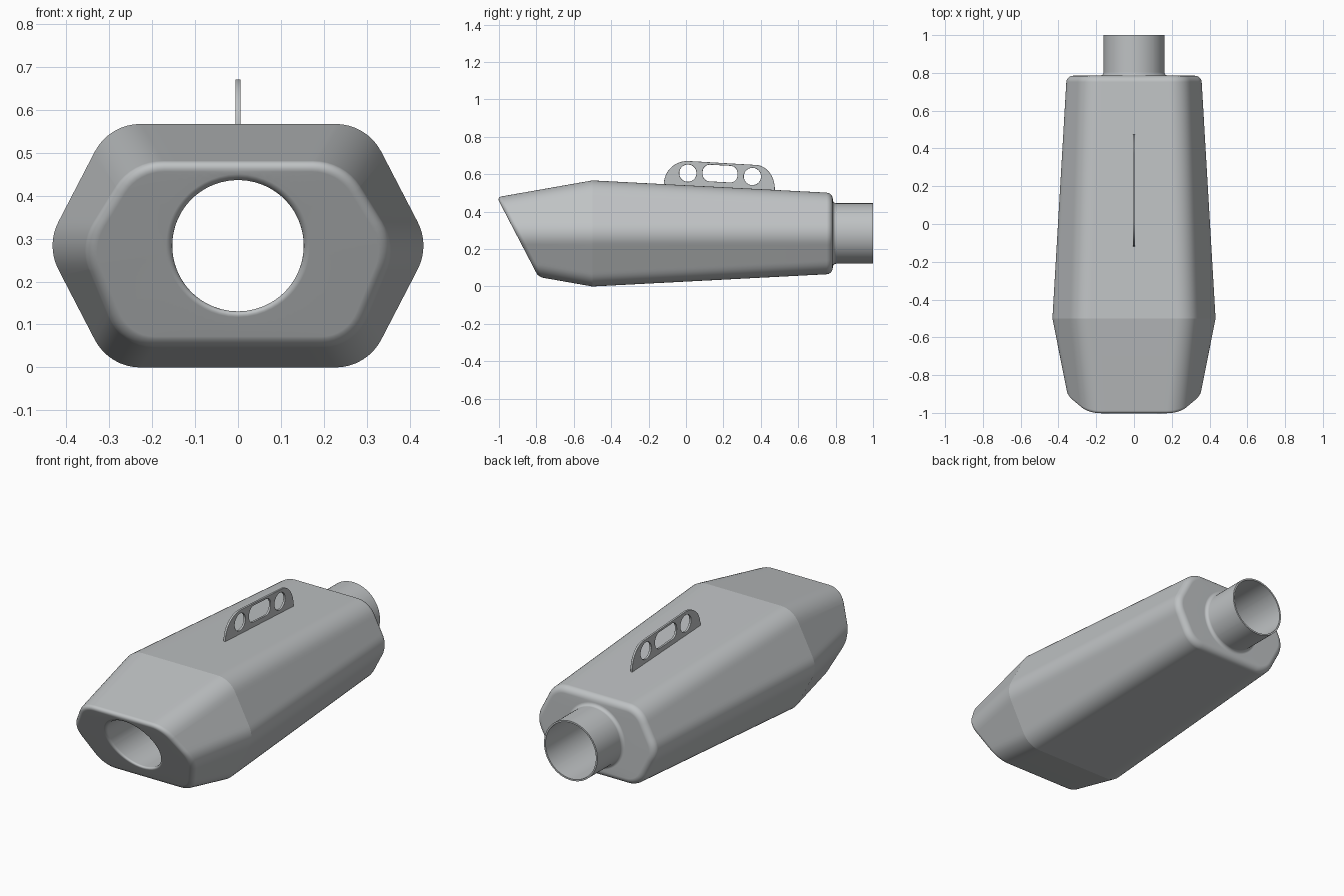
import bpy, bmesh
from math import sin, cos, pi, atan2, hypot, radians

cube = bpy.data.objects.get("Cube")
if cube:
    bpy.data.objects.remove(cube, do_unlink=True)

steel = bpy.data.materials.new("satin_steel_grey")
steel.use_nodes = True
COLOR = (0.52, 0.54, 0.55, 1)
steel.diffuse_color = COLOR
steel.node_tree.nodes["Principled BSDF"].inputs["Base Color"].default_value = COLOR

# Main dimensions of the six-sided can
MID_Z = 0.2835
HALF_W, HALF_H, TOP_X = 0.447, 0.2835, 0.30
CORNER = 0.12
WIDEST_Y, REAR_Y, END_Y = -0.5, 0.785, 1.0
PIPE_R, BORE_R = 0.162, 0.153
FRONT_DRAFT, REAR_INSET = 0.176, 0.067
CUT_Y, CUT_SLOPE = -0.91, 1.92      # slanted mouth plane at mid height


def section(inset):
    """Rounded hexagon outline (x, z about the axis), inset evenly."""
    length = hypot(HALF_H, HALF_W - TOP_X)
    nx, nz = HALF_H / length, (HALF_W - TOP_X) / length
    a = atan2(nz, nx)
    q = inset + CORNER
    reach = HALF_W * nx - q
    side, top = reach / nx, HALF_H - q
    tx = (reach - nz * top) / nx
    corners = [(side, 0, -a, a), (tx, top, a, pi / 2), (-tx, top, pi / 2, pi - a),
               (-side, 0, pi - a, pi + a), (-tx, -top, pi + a, 1.5 * pi),
               (tx, -top, 1.5 * pi, 2 * pi - a)]
    arcs = []
    for cx, cz, t0, t1 in corners:
        angles = [t0 + (t1 - t0) * i / 8 for i in range(9)]
        arcs.append([(cx + CORNER * cos(t), cz + CORNER * sin(t)) for t in angles])
    points = []
    for i, arc in enumerate(arcs):
        p, n = arc[-1], arcs[(i + 1) % 6][0]
        points += arc
        points += [(p[0] + (n[0] - p[0]) * k / 12, p[1] + (n[1] - p[1]) * k / 12)
                   for k in range(1, 12)]
    return points


def mouth_y(z):
    return CUT_Y - z / CUT_SLOPE


# Rings run from the mouth, over the outside, and back through the bore
wide, drafted, rear = section(0), section(FRONT_DRAFT), section(REAR_INSET)
unit = [(x / hypot(x, z), z / hypot(x, z)) for x, z in wide]
mouth = []
for (x, z), (x1, z1) in zip(wide, drafted):
    s = (WIDEST_Y - mouth_y(z)) / (1 - (z1 - z) / CUT_SLOPE)
    mouth.append((x + (x1 - x) * s, WIDEST_Y - s, z + (z1 - z) * s))


def circle(r, y):
    return [(x * r, y, z * r) for x, z in unit]


outlines = [
    mouth,
    [(x, WIDEST_Y, z) for x, z in wide],
    [(x, REAR_Y, z) for x, z in rear],
    circle(PIPE_R, REAR_Y),
    circle(PIPE_R, END_Y),
    circle(BORE_R, END_Y),
    [(x * BORE_R, mouth_y(z * BORE_R), z * BORE_R) for x, z in unit],
]

bm = bmesh.new()
rings = [[bm.verts.new((x, y, z + MID_Z)) for x, y, z in o] for o in outlines]
count = len(unit)
for k, ring in enumerate(rings):
    nxt = rings[(k + 1) % len(rings)]
    for i in range(count):
        j = (i + 1) % count
        bm.faces.new((ring[i], ring[j], nxt[j], nxt[i]))
bmesh.ops.recalc_face_normals(bm, faces=bm.faces)


def loop_edges(ring):
    members = set(ring)
    return [e for e in bm.edges if e.verts[0] in members and e.verts[1] in members]


# Crisp edges at the widest line and pipe end
for k in (1, 4, 5):
    for e in loop_edges(rings[k]):
        e.smooth = False
# Rounded mouth rim, rear shoulder, pipe root and bore lip
for k, size in ((0, 0.024), (2, 0.033), (3, 0.018), (6, 0.015)):
    bmesh.ops.bevel(bm, geom=loop_edges(rings[k]), offset=size, offset_type='OFFSET',
                    segments=5, profile=0.5, affect='EDGES', clamp_overlap=False)
for f in bm.faces:
    f.smooth = True
mesh = bpy.data.meshes.new("muffler_body")
bm.to_mesh(mesh)
bm.free()
mesh.materials.append(steel)
body = bpy.data.objects.new("muffler_body", mesh)
bpy.context.collection.objects.link(body)
weighted = body.modifiers.new("even_shading", 'WEIGHTED_NORMAL')
weighted.keep_sharp = True


# Hanger bracket: flat plate with two round holes and a slot
def arc(cy, cz, ry, rz, start, end, steps=16):
    angles = [radians(start + (end - start) * i / steps) for i in range(steps + 1)]
    return [(cy + ry * cos(t), cz + rz * sin(t)) for t in angles]


plate = arc(0.01, 0.55, 0.126, 0.119, 180, 90) + arc(0.37, 0.52, 0.103, 0.128, 90, 0)
plate += [(0.473, 0.49), (-0.116, 0.52)]
R = 0.04
slot = []
for cy, cz, start in ((0.237, 0.607, 0), (0.127, 0.613, 90),
                      (0.127, 0.600, 180), (0.237, 0.594, 270)):
    slot += arc(cy, cz, R, R, start, start + 90, 8)
holes = [arc(cy, cz, 0.048, 0.048, 0, 360, 40)[:-1]
         for cy, cz in ((0.01, 0.606), (0.355, 0.588))]

curve = bpy.data.curves.new("hanger_bracket", 'CURVE')
curve.dimensions = '2D'
curve.fill_mode = 'BOTH'
curve.extrude = 0.004
curve.bevel_depth = 0.002
curve.bevel_resolution = 2
for outline in [plate, slot] + holes:
    spline = curve.splines.new('POLY')
    spline.points.add(len(outline) - 1)
    for p, (y, z) in zip(spline.points, outline):
        p.co = (y, z, 0, 1)
    spline.use_cyclic_u = True
curve.materials.append(steel)
bracket = bpy.data.objects.new("hanger_bracket", curve)
bracket.rotation_euler = (pi / 2, 0, pi / 2)
bpy.context.collection.objects.link(bracket)
bpy.ops.object.select_all(action='DESELECT')
bracket.select_set(True)
bpy.context.view_layer.objects.active = bracket
bpy.ops.object.convert(target='MESH')
bpy.ops.object.shade_smooth_by_angle(angle=radians(35))
